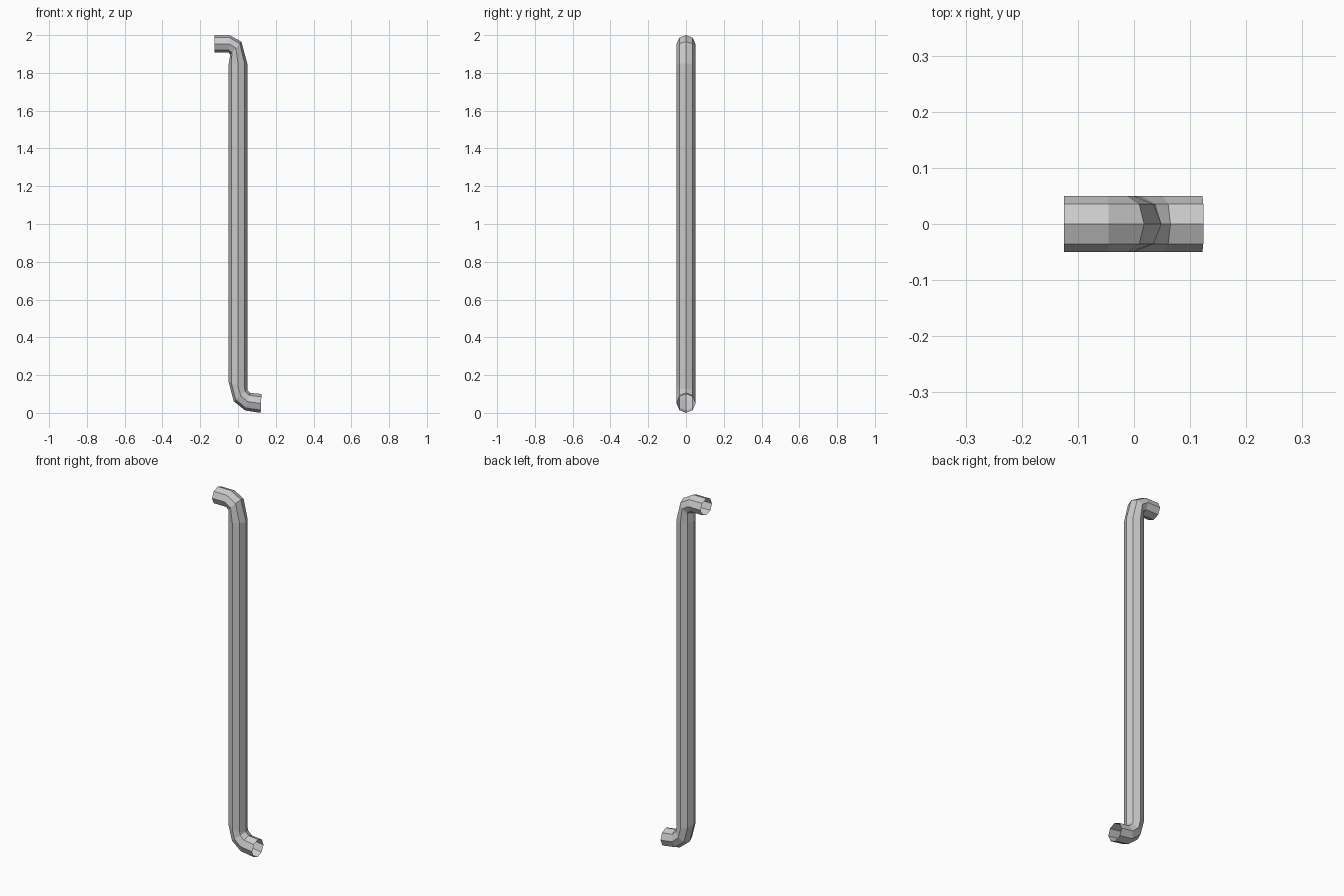
import bpy, bmesh, math

if "Cube" in bpy.data.objects:
    bpy.data.objects.remove(bpy.data.objects["Cube"])

SIDES = 8
HALF_DEPTH = 0.05

# Each ring of the pipe: (x, z) of its upper/right edge, (x, z) of its lower/left edge
rings = [
    ((-0.125, 2.0), (-0.125, 1.907)),    # open top end
    ((-0.045, 2.0), (-0.049, 1.907)),    # top bend
    ((0.018, 1.965), (-0.041, 1.897)),
    ((0.049, 1.85), (-0.049, 1.85)),     # top of the straight run
    ((0.049, 0.125), (-0.049, 0.162)),   # bottom of the straight run
    ((0.049, 0.122), (-0.023, 0.062)),   # bottom bend
    ((0.065, 0.106), (0.037, 0.013)),
    ((0.124, 0.100), (0.120, 0.002)),    # open bottom end
]
rings[-1] = ((0.124, 0.100), (0.120, 0.0))

# Loft octagonal rings into an open-ended tube
bm = bmesh.new()
loops = []
for (ax, az), (bx, bz) in rings:
    cx, cz = (ax + bx) / 2, (az + bz) / 2
    loop = []
    for i in range(SIDES):
        t = 2 * math.pi * i / SIDES
        c, s = math.cos(t), math.sin(t)
        loop.append(bm.verts.new((cx + (ax - cx) * c, HALF_DEPTH * s, cz + (az - cz) * c)))
    loops.append(loop)
for a, b in zip(loops, loops[1:]):
    for i in range(SIDES):
        j = (i + 1) % SIDES
        bm.faces.new((a[i], b[i], b[j], a[j]))
bmesh.ops.recalc_face_normals(bm, faces=bm.faces)

# Open shell: make sure the normals face away from the pipe's axis
bm.faces.ensure_lookup_table()
side = max(bm.faces, key=lambda f: f.calc_center_median().y)
if side.normal.y < 0:
    bmesh.ops.reverse_faces(bm, faces=bm.faces)

mesh = bpy.data.meshes.new("bent_pipe")
bm.to_mesh(mesh)
bm.free()
pipe = bpy.data.objects.new("bent_pipe", mesh)
bpy.context.collection.objects.link(pipe)
